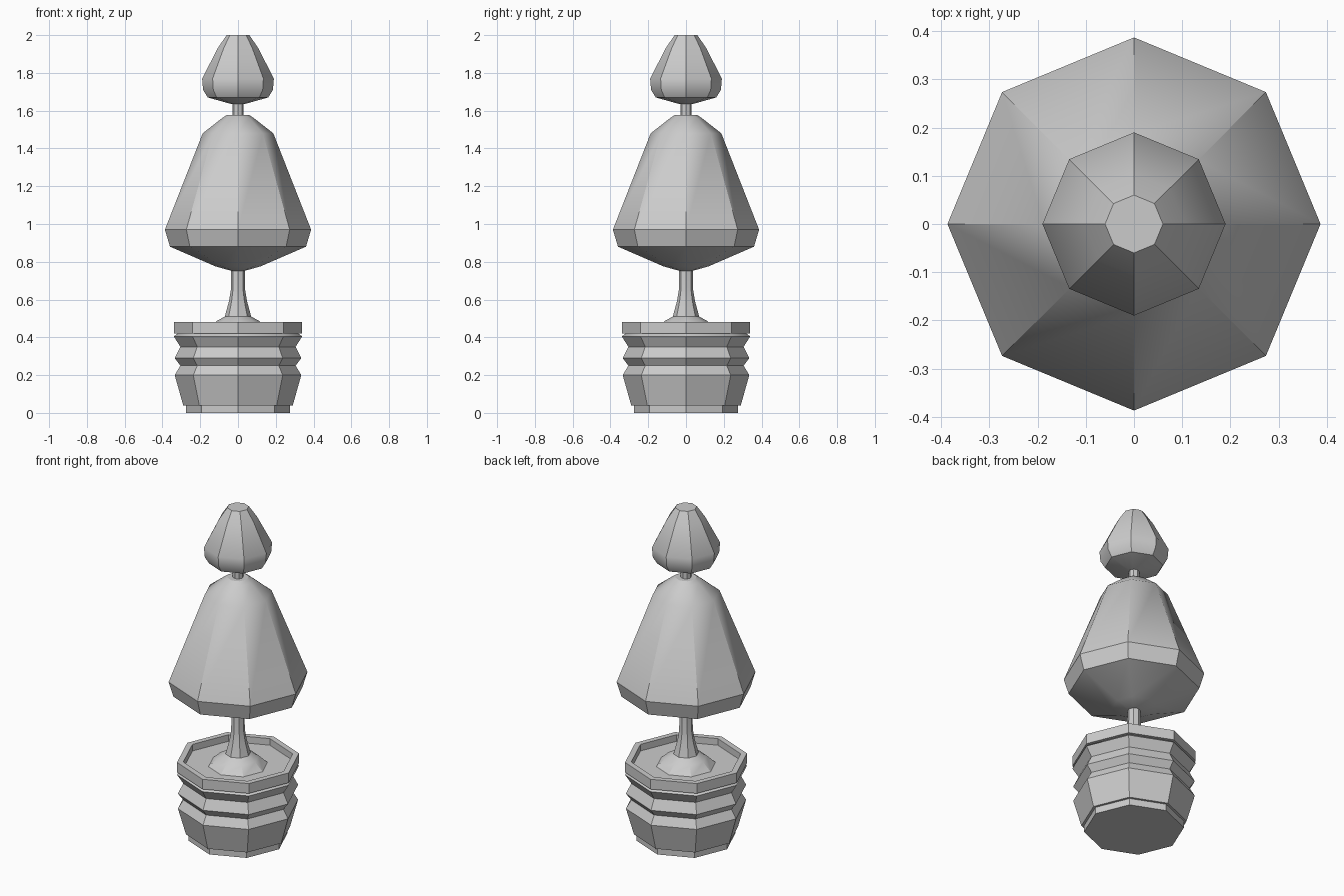
import bpy, bmesh, math

if "Cube" in bpy.data.objects:
    bpy.data.objects.remove(bpy.data.objects["Cube"])


def lathe(name, profile, sides=8):
    """Revolve (radius, height) pairs into a capped eight-sided solid."""
    bm = bmesh.new()
    rings = []
    for r, z in profile:
        rings.append([bm.verts.new((r * math.cos(2 * math.pi * i / sides),
                                    r * math.sin(2 * math.pi * i / sides), z))
                      for i in range(sides)])
    for a, b in zip(rings, rings[1:]):
        for i in range(sides):
            j = (i + 1) % sides
            bm.faces.new((a[i], a[j], b[j], b[i]))
    bm.faces.new(list(reversed(rings[0])))
    bm.faces.new(rings[-1])
    bmesh.ops.recalc_face_normals(bm, faces=bm.faces)
    mesh = bpy.data.meshes.new(name)
    bm.to_mesh(mesh)
    bm.free()
    obj = bpy.data.objects.new(name, mesh)
    bpy.context.collection.objects.link(obj)
    bpy.ops.object.select_all(action='DESELECT')
    obj.select_set(True)
    bpy.context.view_layer.objects.active = obj
    bpy.ops.object.shade_smooth_by_angle(angle=math.radians(30))
    return obj


# Ribbed pot with a raised rim; the last ring is the soil surface
lathe("pot", [(0.275, 0), (0.275, 0.04), (0.29, 0.04), (0.335, 0.2),
              (0.305, 0.25), (0.335, 0.29), (0.305, 0.35), (0.34, 0.405),
              (0.32, 0.42), (0.34, 0.42), (0.34, 0.48), (0.305, 0.48),
              (0.305, 0.44)])

# Trunk flaring into a mound at the soil
lathe("trunk", [(0.17, 0.435), (0.115, 0.485), (0.07, 0.51), (0.048, 0.59),
                (0.038, 0.65), (0.036, 0.8), (0.03, 1.5), (0.03, 1.7)])

# Large lower foliage
lathe("lower_foliage", [(0.035, 0.752), (0.12, 0.776), (0.36, 0.88),
                        (0.387, 0.97), (0.187, 1.48), (0.085, 1.56),
                        (0.06, 1.577)])

# Small upper foliage
lathe("upper_foliage", [(0.035, 1.635), (0.16, 1.67), (0.185, 1.71),
                        (0.19, 1.77), (0.105, 1.935), (0.06, 2.0)])
